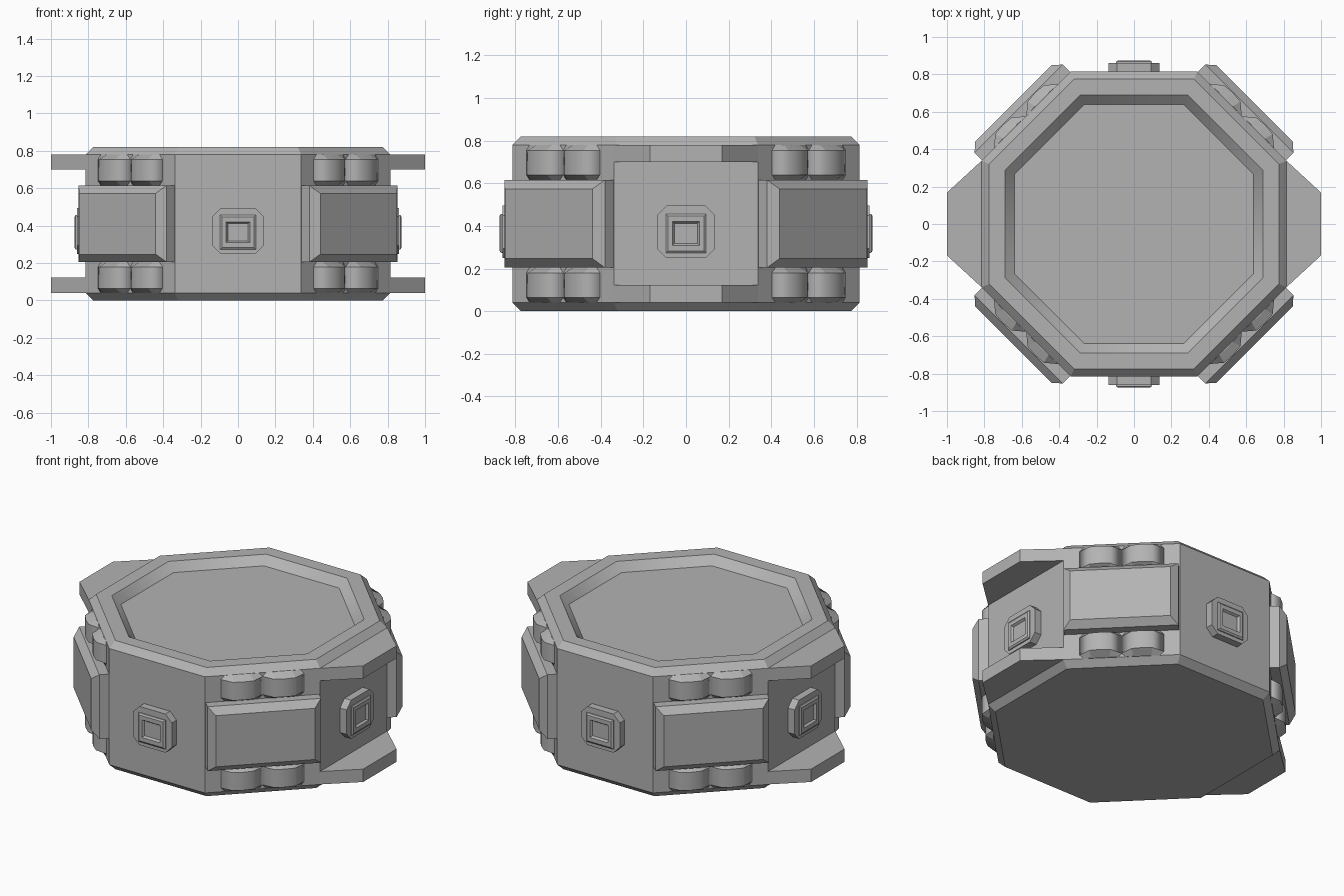
import bpy, bmesh, math
from mathutils import Matrix, Vector

if "Cube" in bpy.data.objects:
    bpy.data.objects.remove(bpy.data.objects["Cube"])

grey = bpy.data.materials.new("grey_metal")
grey.diffuse_color = (0.45, 0.45, 0.45, 1)
grey.use_nodes = True
grey.node_tree.nodes["Principled BSDF"].inputs["Base Color"].default_value = grey.diffuse_color


def loft(name, rings, angle=0.0, smooth=None):
    """Skin closed rings of points, cap both ends, turn the part about z."""
    bm = bmesh.new()
    loops = [[bm.verts.new(p) for p in r] for r in rings]
    for a, b in zip(loops, loops[1:]):
        n = len(a)
        for i in range(n):
            bm.faces.new((a[i], a[(i + 1) % n], b[(i + 1) % n], b[i]))
    bm.faces.new(loops[0][::-1])
    bm.faces.new(loops[-1])
    bmesh.ops.recalc_face_normals(bm, faces=bm.faces)
    if smooth:
        for f in bm.faces:
            f.smooth = smooth(f)
    bm.transform(Matrix.Rotation(angle, 4, 'Z'))
    mesh = bpy.data.meshes.new(name)
    bm.to_mesh(mesh)
    bm.free()
    mesh.materials.append(grey)
    ob = bpy.data.objects.new(name, mesh)
    bpy.context.collection.objects.link(ob)
    return ob


def octagon(apothem, z):
    r = apothem / math.cos(math.pi / 8)
    return [(r * math.cos(math.pi * (i + 0.5) / 4),
             r * math.sin(math.pi * (i + 0.5) / 4), z) for i in range(8)]


def rect(d, w, h, zc, cut=0.0):
    """Upright rectangle facing +x at distance d, optional cut corners."""
    if not cut:
        return [(d, s * w, zc + t * h) for s, t in ((-1, -1), (1, -1), (1, 1), (-1, 1))]
    pts = [(-w, -h + cut), (-w + cut, -h), (w - cut, -h), (w, -h + cut),
           (w, h - cut), (w - cut, h), (-w + cut, h), (-w, h - cut)]
    return [(d, y, zc + z) for y, z in pts]


A = 0.815  # distance from the axis to each wall

# Octagonal body with bevelled rims and a sunken top
loft("body", [octagon(0.775, 0), octagon(A, 0.04), octagon(A, 0.78),
              octagon(0.775, 0.82), octagon(0.69, 0.82), octagon(0.64, 0.77)],
     smooth=lambda f: 0.775 < f.calc_center_median().z < 0.815
     and f.calc_center_median().xy.length < 0.7)

# Sockets on the four main walls
for k in range(4):
    a = k * math.pi / 2
    loft("socket_plate", [rect(A - 0.02, 0.137, 0.123, 0.372, 0.045),
                          rect(0.862, 0.137, 0.123, 0.372, 0.045)], a)
    loft("socket_frame", [rect(0.85, 0.095, 0.092, 0.365),
                          rect(0.868, 0.095, 0.092, 0.365),
                          rect(0.875, 0.085, 0.082, 0.365),
                          rect(0.875, 0.064, 0.056, 0.365),
                          rect(0.856, 0.05, 0.043, 0.365)], a)

# Trapezoid shelves on the left and right
for a in (0, math.pi):
    for name, z0, z1 in (("lower_shelf", 0.04, 0.122), ("upper_shelf", 0.70, 0.78)):
        outline = [(0.79, -0.345), (A, -0.338), (1.0, -0.168),
                   (1.0, 0.168), (A, 0.338), (0.79, 0.345)]
        loft(name, [[(x, y, z) for x, y in outline] for z in (z0, z1)], a)


def bump_ring(yc, z, k):
    """Rounded bump outline; k scales the height and the crown."""
    prof = [(-0.122, 0), (-0.062, 0.05), (0, 0.056), (0.062, 0.05), (0.122, 0)]
    front = [(A + h * k, yc + y * (0.8 + 0.2 * k), z) for y, h in prof]
    return [(A - 0.02, yc - 0.1, z)] + front + [(A - 0.02, yc + 0.1, z)]


# Armour pads and paired bumps on the four diagonal walls
for k in range(4):
    a = math.pi / 4 + k * math.pi / 2
    loft("armour_pad", [rect(A - 0.02, 0.333, 0.205, 0.41),
                        rect(0.872, 0.333, 0.205, 0.41),
                        rect(0.912, 0.29, 0.163, 0.41)], a)
    for z0, z1 in ((0.04, 0.205), (0.615, 0.78)):
        for yc in (-0.122, 0.122):
            loft("wall_bump", [bump_ring(yc, z0, 0.1), bump_ring(yc, z0 + 0.025, 1),
                               bump_ring(yc, z1 - 0.025, 1), bump_ring(yc, z1, 0.1)], a,
                 smooth=lambda f: abs(f.normal.z) < 0.1)
